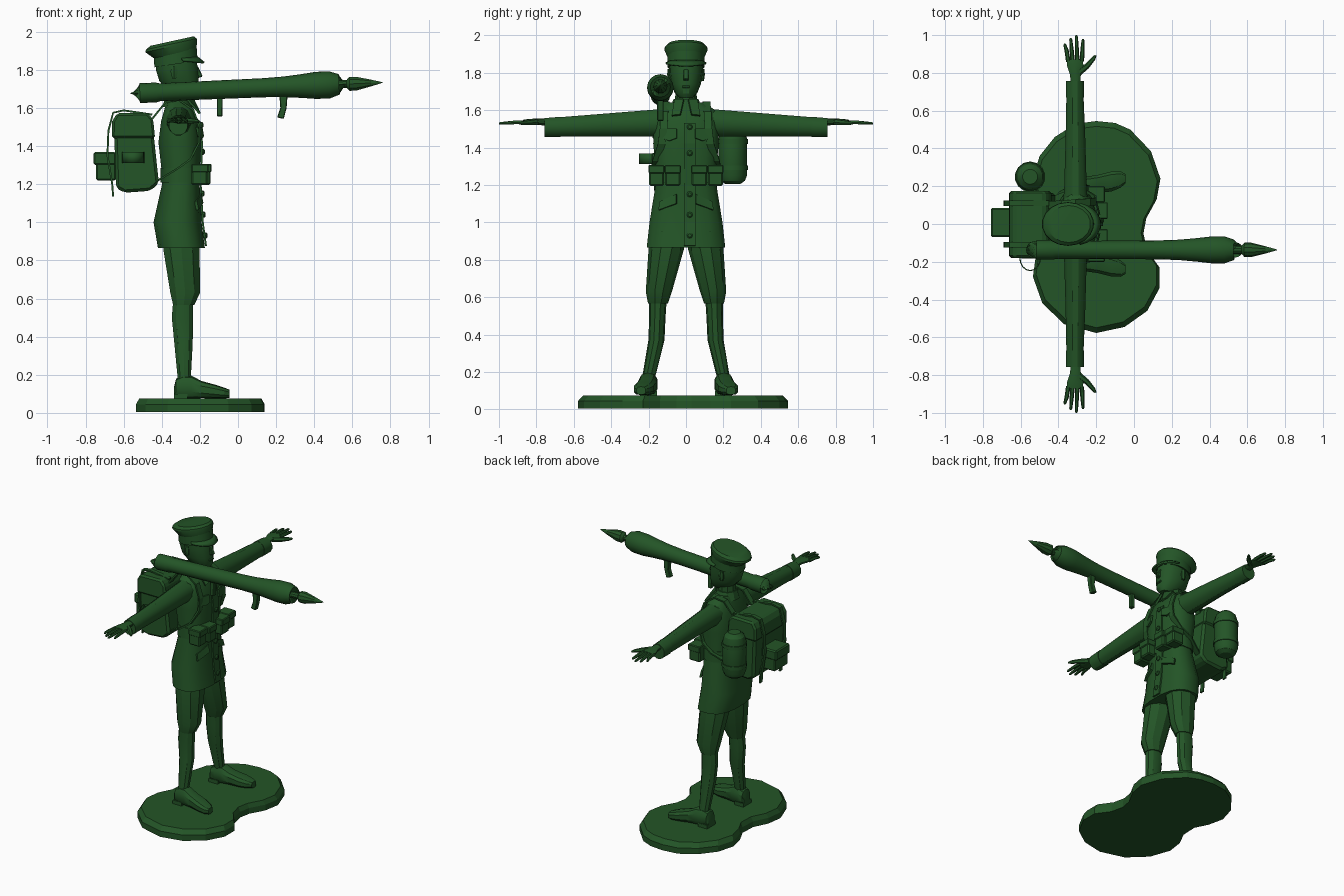
import bpy, bmesh, math
from mathutils import Vector

green = bpy.data.materials.new("army_green")
green.diffuse_color = (0.017, 0.09, 0.02, 1)


def add(name, verts, faces, angle=30, solid=0, bevel=0):
    me = bpy.data.meshes.new(name)
    me.from_pydata([tuple(v) for v in verts], [], faces)
    bm = bmesh.new()
    bm.from_mesh(me)
    bmesh.ops.recalc_face_normals(bm, faces=bm.faces)
    bm.to_mesh(me)
    bm.free()
    me.materials.append(green)
    ob = bpy.data.objects.new(name, me)
    bpy.context.collection.objects.link(ob)
    if solid:
        m = ob.modifiers.new("thickness", 'SOLIDIFY')
        m.thickness, m.offset = solid, 0
    if bevel:
        m = ob.modifiers.new("bevel", 'BEVEL')
        m.width, m.segments = bevel, 1
    if angle:
        bpy.context.view_layer.objects.active = ob
        ob.select_set(True)
        bpy.ops.object.shade_smooth_by_angle(angle=math.radians(angle))
        ob.select_set(False)
    return ob


def skin(rows, n):
    """Faces joining equal rings, with both ends capped."""
    f = [(i * n + j, i * n + (j + 1) % n, (i + 1) * n + (j + 1) % n, (i + 1) * n + j)
         for i in range(rows - 1) for j in range(n)]
    return f + [tuple(range(n)), tuple(range((rows - 1) * n, rows * n))]


def loft(name, rings, n=12, axis='z', p=2, tilt=0, angle=30):
    """Rings are (x, y, z, half size 1, half size 2) across the given axis."""
    v = []
    for x, y, z, a, b in rings:
        for j in range(n):
            t = 2 * math.pi * (j + 0.5) / n
            c, s = math.cos(t), math.sin(t)
            c = a * math.copysign(abs(c) ** (2 / p), c)
            s = b * math.copysign(abs(s) ** (2 / p), s)
            v.append({'z': (x + c, y + s, z + tilt * c), 'y': (x + c, y, z + s),
                      'x': (x, y + c, z + s)}[axis])
    return add(name, v, skin(len(rings), n), angle)


def tube(name, pts, n=8, angle=40):
    """Round tube through (x, y, z, radius) points."""
    P = [Vector(q[:3]) for q in pts]
    v = []
    for i, q in enumerate(pts):
        d = P[min(i + 1, len(P) - 1)] - P[max(i - 1, 0)]
        rot = d.to_track_quat('Z', 'Y')
        for j in range(n):
            t = 2 * math.pi * j / n
            v.append(P[i] + rot @ Vector((q[3] * math.cos(t), q[3] * math.sin(t), 0)))
    return add(name, v, skin(len(pts), n), angle)


def box(name, x0, x1, y0, y1, z0, z1, bevel=0.008):
    v = [(x, y, z) for z in (z0, z1) for x, y in ((x0, y0), (x1, y0), (x1, y1), (x0, y1))]
    return add(name, v, skin(2, 4), 0, 0, bevel)


def prism(name, profile, y0, y1, bevel=0.0):
    v = [(x, y, z) for y in (y0, y1) for x, z in profile]
    return add(name, v, skin(2, len(profile)), 0, 0, bevel)


def strap(name, pts, w, thick=0.01):
    """Flat ribbon through points, its width along y."""
    v = [(x, y + k * w / 2, z) for x, y, z in pts for k in (-1, 1)]
    f = [(2 * i, 2 * i + 1, 2 * i + 3, 2 * i + 2) for i in range(len(pts) - 1)]
    return add(name, v, f, 0, thick)


# Kidney-shaped stand with a chamfered rim
outline = [(-.2, .545), (-.1, .535), (-.02, .5), (.09, .385), (.14, .24), (.12, .13), (.065, .03),
           (.05, -.05), (.07, -.14), (.135, -.23), (.135, -.34), (.07, -.46), (-.05, -.545),
           (-.2, -.577), (-.37, -.53), (-.485, -.42), (-.535, -.28), (-.52, -.17), (-.47, -.07),
           (-.465, .04), (-.51, .13), (-.535, .24), (-.5, .36), (-.42, .46), (-.31, .53)]
v = []
for z, s in ((.005, 1), (.045, 1), (.075, .95)):
    v += [(-.2 + (x + .2) * s, -.016 + (y + .016) * s, z) for x, y in outline]
add("stand", v, skin(3, len(outline)), 0)

# Coat with flared skirt
loft("coat", [(-.297, 0, .865, .125, .213), (-.317, 0, 1.0, .128, .198), (-.3, 0, 1.2, .1, .165),
              (-.3, 0, 1.25, .1, .16), (-.305, 0, 1.42, .114, .178), (-.305, 0, 1.53, .1, .174),
              (-.31, 0, 1.6, .075, .16), (-.315, 0, 1.64, .058, .09)], 16, p=2.5)
loft("belt", [(-.3, 0, 1.21, .107, .17), (-.3, 0, 1.285, .107, .168)], 16, p=2.5)
strap("front_placket", [(-.168, .02, .875), (-.185, .02, 1.0), (-.196, .02, 1.2),
                        (-.189, .02, 1.42), (-.203, .02, 1.53)], .06)
for z, x in ((1.51, -.198), (1.37, -.19), (1.15, -.192), (1.04, -.186), (.93, -.176)):
    tube("button", [(x - .01, .02, z, .016), (x + .01, .02, z, .016), (x + .016, .02, z, .009)], 8)

# Head, neck and face
loft("neck", [(-.32, 0, 1.6, .06, .06), (-.32, 0, 1.75, .056, .055)], 10)
loft("collar", [(-.315, 0, 1.605, .085, .088), (-.318, 0, 1.66, .066, .066)], 10)
loft("head", [(-.265, 0, 1.665, .045, .035), (-.285, 0, 1.69, .08, .06), (-.31, 0, 1.74, .105, .08),
              (-.32, 0, 1.8, .113, .09), (-.325, 0, 1.86, .108, .092)], 14, p=2.2)
prism("nose", [(-.22, 1.82), (-.208, 1.815), (-.185, 1.765), (-.215, 1.755)], -.014, .014, .004)
box("lips", -.225, -.2, -.022, .022, 1.718, 1.732, .004)

# Peaked cap
loft("cap_band", [(-.325, 0, 1.83, .115, .1), (-.33, 0, 1.9, .115, .1)], 18, tilt=.15)
loft("cap_crown", [(-.33, 0, 1.885, .113, .1), (-.35, 0, 1.922, .138, .116),
                   (-.35, 0, 1.935, .135, .114), (-.345, 0, 1.951, .115, .098)], 18, tilt=.22)
v = []
for k in range(11):
    t = math.radians(-75 + 15 * k)
    c, s = math.cos(t), math.sin(t)
    v += [(-.325 + .112 * c, .099 * s, 1.855 + .01 * c), (-.325 + .147 * c, .112 * s, 1.852 - .015 * c)]
add("cap_visor", v, [(2 * i, 2 * i + 1, 2 * i + 3, 2 * i + 2) for i in range(10)], 30, .01)

for s in (-1, 1):
    # Legs and shoes
    loft("trouser_leg", [(-.295, s * .1, .95, .1, .09), (-.297, s * .105, .86, .1, .095),
                         (-.277, s * .145, .63, .082, .07), (-.285, s * .15, .565, .058, .053)], 10)
    loft("shin", [(-.287, s * .15, .6, .055, .048), (-.292, s * .153, .5, .058, .044),
                  (-.286, s * .158, .37, .051, .043), (-.282, s * .198, .18, .036, .035),
                  (-.282, s * .2, .12, .036, .035)], 10)
    shoe = [(-.335, .196, .035, .11, .03), (-.325, .197, .045, .13, .05), (-.29, .2, .05, .135, .06),
            (-.245, .204, .05, .135, .06), (-.19, .212, .05, .122, .045), (-.12, .225, .055, .112, .036),
            (-.07, .236, .045, .104, .028), (-.045, .24, .025, .1, .022)]
    loft("shoe", [(x, s * y, z, a, b) for x, y, a, z, b in shoe], 10, 'x', 2.6)
    prism("shoe_heel", [(-.335, .07), (-.265, .07), (-.265, .1), (-.335, .1)], s * .2 - .045, s * .2 + .045)

    # Sleeves and hands
    loft("sleeve", [(-.31, s * .1, 1.535, .07, .075), (-.31, s * .18, 1.53, .062, .074),
                    (-.31, s * .45, 1.52, .054, .062), (-.313, s * .71, 1.509, .046, .052)], 12, 'y')
    loft("cuff", [(-.313, s * .67, 1.51, .05, .056), (-.313, s * .757, 1.507, .05, .052)], 12, 'y')
    loft("palm", [(-.31, s * .74, 1.535, .026, .02), (-.31, s * .79, 1.538, .03, .017),
                  (-.312, s * .84, 1.537, .046, .016), (-.312, s * .872, 1.535, .044, .013)], 10, 'y')
    for x0, x1, y1 in ((-.348, -.366, .955), (-.325, -.335, .985), (-.3, -.305, 1.0), (-.276, -.27, .98)):
        tube("finger", [(x0, s * .86, 1.535, .012), ((x0 + x1) / 2, s * .92, 1.534, .011),
                        (x1, s * (y1 - .008), 1.529, .008), (x1, s * y1, 1.528, .004)], 6)
    tube("thumb", [(-.295, s * .8, 1.535, .018), (-.25, s * .835, 1.532, .015),
                   (-.215, s * .875, 1.53, .011), (-.203, s * .893, 1.529, .005)], 6)

    # Ears, collar points, pockets and belt pouches
    loft("ear", [(-.335, s * .084, 1.755, .012, .012), (-.335, s * .088, 1.79, .022, .013),
                 (-.335, s * .088, 1.82, .015, .01)], 6)
    add("collar_point", [(-.24, s * .012, 1.655), (-.275, s * .06, 1.655), (-.2, s * .075, 1.57),
                         (-.205, s * .03, 1.575)], [(0, 1, 2, 3)], 0, .012)
    add("chest_flap", [(-.192, s * .05, 1.5), (-.216, s * .13, 1.5), (-.206, s * .13, 1.45),
                       (-.194, s * .09, 1.435), (-.184, s * .05, 1.45)], [(0, 1, 2, 3, 4)], 0, .012)
    add("hip_flap", [(-.197, s * .05, 1.15), (-.222, s * .14, 1.11), (-.213, s * .145, 1.065),
                     (-.188, s * .05, 1.1)], [(0, 1, 2, 3)], 0, .014)
    for y0, y1, x1 in ((.03, .112, -.145), (.118, .198, -.16)):
        lo, hi = sorted((s * y0, s * y1))
        box("belt_pouch", x1 - .085, x1, lo, hi, 1.195, 1.29)
        box("pouch_flap", x1 - .085, x1 + .006, lo - .003, hi + .003, 1.262, 1.306, .005)

    # Pack harness
    strap("shoulder_strap", [(-.46, s * .1, 1.53), (-.38, s * .105, 1.63), (-.31, s * .11, 1.642),
                             (-.235, s * .115, 1.59), (-.203, s * .12, 1.5), (-.204, s * .13, 1.42),
                             (-.25, s * .16, 1.33), (-.32, s * .17, 1.28), (-.42, s * .13, 1.22)], .04)
    strap("pack_strap", [(-.45, s * .11, 1.565), (-.6, s * .11, 1.587), (-.655, s * .11, 1.575),
                         (-.68, s * .11, 1.48), (-.685, s * .11, 1.35), (-.66, s * .11, 1.2),
                         (-.655, s * .11, 1.135)], .028)

# Backpack
prism("backpack", [(-.65, 1.48), (-.64, 1.18), (-.595, 1.155), (-.46, 1.165), (-.415, 1.205),
                   (-.45, 1.53), (-.64, 1.53)], -.17, .165, .015)
prism("backpack_lid", [(-.662, 1.44), (-.66, 1.53), (-.635, 1.572), (-.475, 1.575), (-.445, 1.54),
                       (-.435, 1.44)], -.18, .175, .012)
box("rear_pouch", -.745, -.64, -.065, .08, 1.22, 1.35)
box("rear_pouch_flap", -.757, -.64, -.07, .085, 1.3, 1.368)
box("side_patch", -.6, -.49, -.182, -.16, 1.31, 1.37, .004)
v = [(-.55 + .055 * math.cos(t), -.175 - .072 * math.sin(t), z)
     for t in [math.pi * k / 8 for k in range(9)] for z in (1.312, 1.368)]
add("side_loop", v, [(2 * i, 2 * i + 1, 2 * i + 3, 2 * i + 2) for i in range(8)], 30, .006)

# Rounded canister strapped to the pack side
can = [(1.205, .04), (1.222, .065), (1.25, .076), (1.45, .076), (1.49, .066), (1.515, .04)]
loft("canister", [(-.55, .25, z, r, r) for z, r in can], 14)
for z in (1.28, 1.42):
    loft("canister_band", [(-.55, .25, z, .081, .081), (-.55, .25, z + .025, .081, .081)], 14)


# Shoulder rocket launcher
def axis_z(x):
    return 1.677 + .044 * (x + .525)


def turned(name, profile, n=16):
    return tube(name, [(x, -.137, axis_z(x), r) for x, r in profile], n, 30)


turned("launcher_tube", [(-.515, .03), (-.525, .046), (-.515, .052), (-.43, .052), (-.41, .047), (.13, .05),
                         (.24, .054), (.33, .062), (.41, .071), (.48, .071), (.53, .054), (.537, .04),
                         (.53, .02)])
turned("warhead", [(.5, .022), (.57, .022), (.585, .038), (.62, .038), (.7, .018), (.757, .002)], 10)
prism("rear_grip", [(-.112, 1.68), (-.08, 1.68), (-.082, 1.555), (-.11, 1.555)], -.152, -.122, .004)
prism("front_grip", [(.215, 1.69), (.262, 1.69), (.255, 1.6), (.24, 1.542), (.205, 1.55), (.222, 1.6)],
      -.154, -.12, .004)
